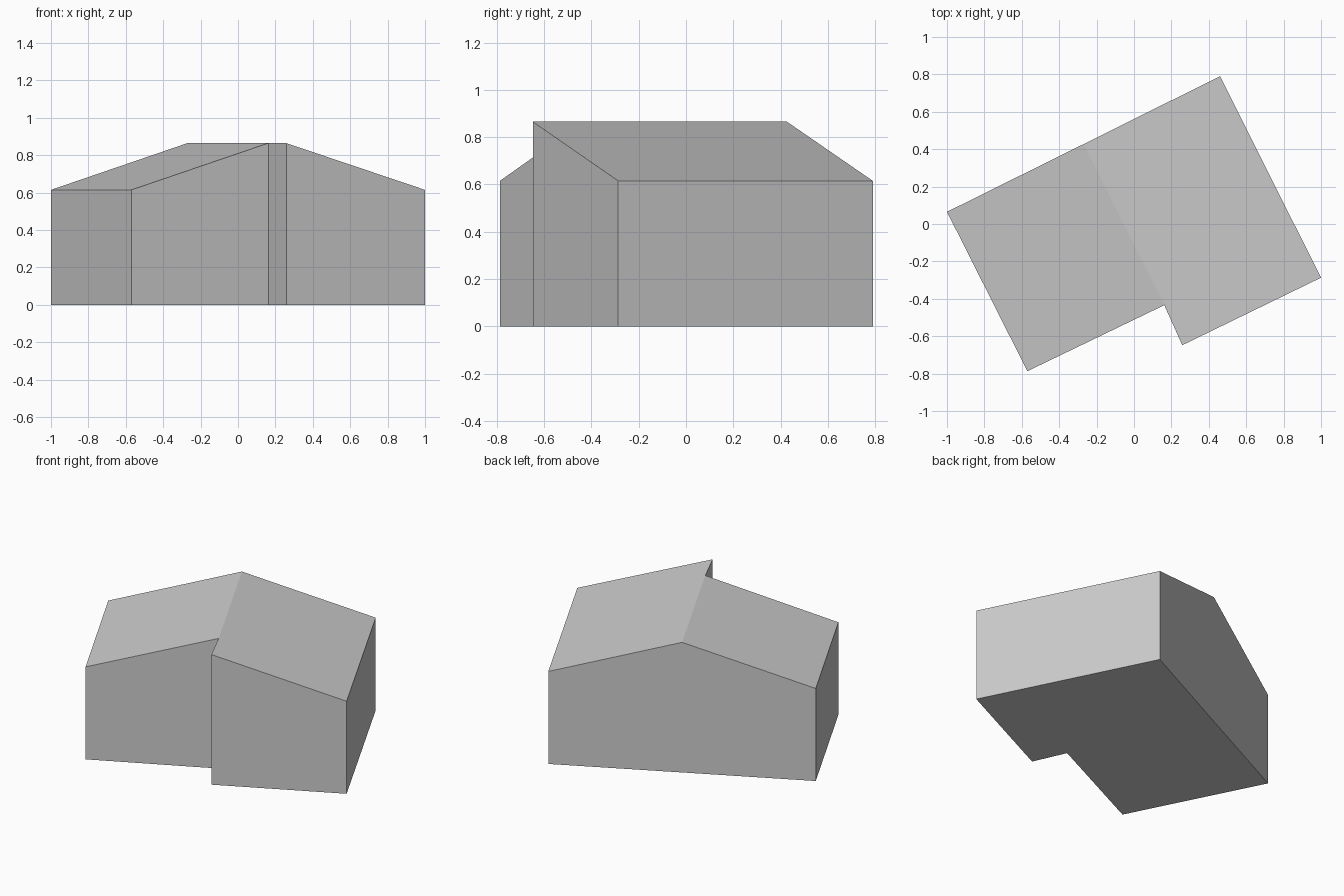
import bpy
import bmesh

cube = bpy.data.objects.get("Cube")
if cube:
    bpy.data.objects.remove(cube, do_unlink=True)

EAVE, RIDGE = 0.615, 0.865

# Single plain grey
grey = bpy.data.materials.new("plain_grey")
grey.use_nodes = True
colour = (0.6, 0.6, 0.6, 1)
grey.diffuse_color = colour
grey.node_tree.nodes["Principled BSDF"].inputs["Base Color"].default_value = colour

# Floor plan: two wings meeting along the ridge line, the left wing shorter
plan = {
    "left_back": (-1.0, 0.065),
    "left_front": (-0.57, -0.787),
    "ridge_step": (0.162, -0.434),
    "ridge_front": (0.258, -0.648),
    "right_front": (1.0, -0.287),
    "right_back": (0.46, 0.79),
    "ridge_back": (-0.27, 0.427),
}
wings = [
    ["left_back", "left_front", "ridge_step", "ridge_back"],
    ["ridge_back", "ridge_step", "ridge_front", "right_front", "right_back"],
]

bm = bmesh.new()
corner = {name: bm.verts.new((x, y, 0)) for name, (x, y) in plan.items()}
floor = [bm.faces.new([corner[n] for n in wing]) for wing in wings]

# Raise the walls, then lift the ridge to form the pitched roof
ridge = [plan[n] for n in plan if n.startswith("ridge")]
raised = bmesh.ops.extrude_face_region(bm, geom=floor, use_keep_orig=True)
for v in raised["geom"]:
    if isinstance(v, bmesh.types.BMVert):
        on_ridge = any(abs(v.co.x - x) + abs(v.co.y - y) < 0.001 for x, y in ridge)
        v.co.z = RIDGE if on_ridge else EAVE
bmesh.ops.recalc_face_normals(bm, faces=bm.faces)

mesh = bpy.data.meshes.new("house_shell")
bm.to_mesh(mesh)
bm.free()
mesh.materials.append(grey)
house = bpy.data.objects.new("house_shell", mesh)
bpy.context.collection.objects.link(house)
